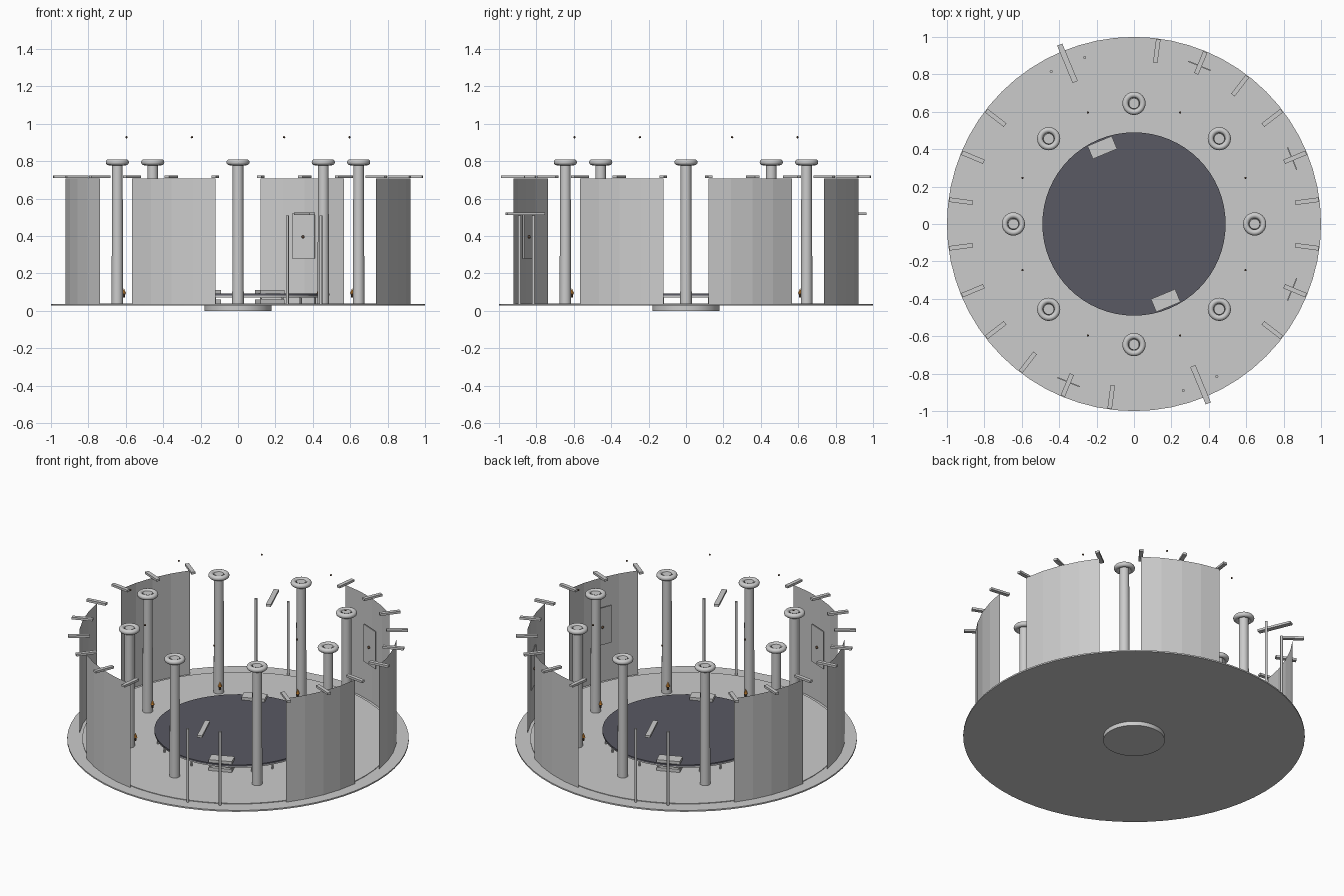
import bpy, math
from math import radians, cos, sin

if "Cube" in bpy.data.objects:
    bpy.data.objects.remove(bpy.data.objects["Cube"])


def material(name, rgb):
    m = bpy.data.materials.new(name)
    m.diffuse_color = (*rgb, 1)
    m.use_nodes = True
    m.node_tree.nodes["Principled BSDF"].inputs["Base Color"].default_value = m.diffuse_color
    return m


pool_mat = material("dark_pool", (0.1, 0.1, 0.125))
flame_mat = material("flame_orange", (0.9, 0.35, 0.05))
wood_mat = material("dark_wood", (0.12, 0.07, 0.04))


def finish(name, mat=None, smooth=True):
    ob = bpy.context.object
    ob.name = name
    if mat:
        ob.data.materials.append(mat)
    if smooth:
        bpy.ops.object.shade_smooth_by_angle(angle=radians(35))
    return ob


def polar(r, deg, z):
    return (r * cos(radians(deg)), r * sin(radians(deg)), z)


def cyl(name, r, z0, z1, at=(0, 0), n=64, top=None, mat=None):
    bpy.ops.mesh.primitive_cone_add(vertices=n, radius1=r, radius2=r if top is None else top,
                                    depth=z1 - z0, location=(at[0], at[1], (z0 + z1) / 2))
    return finish(name, mat)


def box(name, r, deg, z0, z1, radial, across):
    # box placed at a polar position and turned to face the centre
    bpy.ops.mesh.primitive_cube_add(size=1, location=polar(r, deg, (z0 + z1) / 2),
                                    rotation=(0, 0, radians(deg)))
    bpy.context.object.scale = (radial, across, z1 - z0)
    return finish(name, smooth=False)


GATES = (-67.5, 112.5)

# Base: foot, wide plate, floor
cyl("foot", 0.18, 0, 0.027)
cyl("base_plate", 1.0, 0.027, 0.036)
cyl("floor", 0.912, 0.03, 0.04)

# Raised pool on short posts
cyl("pool_rim", 0.485, 0.072, 0.082)
cyl("pool", 0.49, 0.082, 0.092, mat=pool_mat)
for i in range(24):
    cyl("pool_post", 0.006, 0.04, 0.074, polar(0.475, i * 15, 0)[:2], n=8)

# Curved wall sheets, open at the two gates and at the narrow gaps
for i in range(8):
    mid = -157.5 + 45 * i
    if mid in GATES:
        continue
    verts, faces = [], []
    for k in range(5):
        a = mid - 15 + 7.5 * k
        verts += [polar(0.93, a, 0.036), polar(0.93, a, 0.707)]
        if k:
            faces.append((2 * k - 2, 2 * k, 2 * k + 1, 2 * k - 1))
    me = bpy.data.meshes.new("wall")
    me.from_pydata(verts, [], faces)
    bpy.context.collection.objects.link(bpy.data.objects.new("wall", me))
    # beam ends on top of the wall
    for d in (-15, 0, 15):
        box("roof_beam", 0.932, mid + d, 0.709, 0.723, 0.126, 0.024)

# Wall panels with a small knob
for a in (67.5, 22.5, -22.5, -112.5):
    box("wall_panel", 0.915, a, 0.28, 0.52, 0.006, 0.13)
    bpy.ops.mesh.primitive_uv_sphere_add(segments=10, ring_count=6, radius=0.008,
                                         location=polar(0.908, a, 0.395))
    finish("panel_knob", wood_mat)

# Gates: posts, lintel and steps
for g in GATES:
    for d in (-6, 6):
        cyl("gate_post", 0.008, 0.036, 0.51, polar(0.928, g + d, 0)[:2], n=12)
    box("gate_lintel", 0.93, g, 0.512, 0.526, 0.216, 0.03)
    box("upper_step", 0.443, g, 0.092, 0.11, 0.075, 0.14)
    box("lower_step", 0.443, g, 0.04, 0.06, 0.075, 0.14)

# Columns with round capitals, torches and floating sparks
for i in range(8):
    a = i * 45
    x, y, _ = polar(0.645, a, 0)
    cyl("column", 0.031, 0.036, 0.803, (x, y), n=24, top=0.028)
    bpy.ops.mesh.primitive_torus_add(major_radius=0.046, minor_radius=0.016, major_segments=32,
                                     minor_segments=12, location=(x, y, 0.794))
    finish("column_capital")
    t = polar(0.61, a, 0)[:2]
    cyl("torch_handle", 0.005, 0.07, 0.095, t, n=8, top=0.008, mat=wood_mat)
    cyl("torch_flame", 0.012, 0.092, 0.12, t, n=8, top=0, mat=flame_mat)
    bpy.ops.mesh.primitive_uv_sphere_add(segments=8, ring_count=6, radius=0.006,
                                         location=polar(0.645, a + 22.5, 0.928))
    finish("floating_spark", wood_mat)
